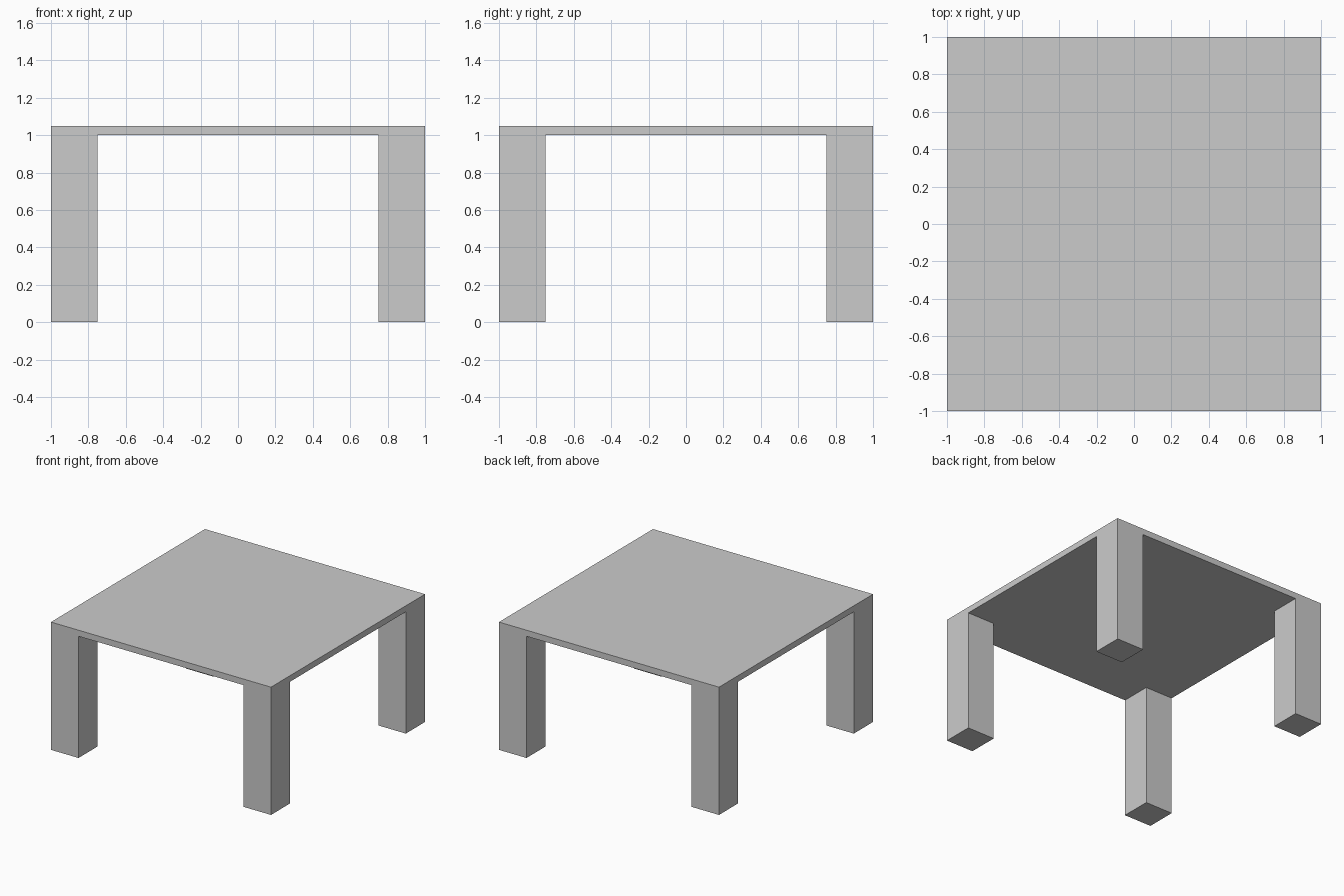
import bpy
import bmesh

if "Cube" in bpy.data.objects:
    bpy.data.objects.remove(bpy.data.objects["Cube"])

HALF = 1.0        # half width of the top
LEG = 0.25        # leg thickness
UNDER = 1.0       # underside of the top
TOP = 1.05        # upper surface

bm = bmesh.new()

# Underside: 3 x 3 cells whose corner cells are the leg sections
cuts = [-HALF, -HALF + LEG, HALF - LEG, HALF]
grid = [[bm.verts.new((x, y, UNDER)) for x in cuts] for y in cuts]
cells = {}
for j in range(3):
    for i in range(3):
        cells[i, j] = bm.faces.new((grid[j][i], grid[j + 1][i],
                                    grid[j + 1][i + 1], grid[j][i + 1]))

# Table top: thicken the underside upwards
copy = bmesh.ops.extrude_face_region(bm, geom=list(cells.values()), use_keep_orig=True)
top_verts = [g for g in copy["geom"] if isinstance(g, bmesh.types.BMVert)]
bmesh.ops.translate(bm, verts=top_verts, vec=(0, 0, TOP - UNDER))

# Legs: pull each corner cell down to the floor
legs = [cells[i, j] for i in (0, 2) for j in (0, 2)]
for face in bmesh.ops.extrude_discrete_faces(bm, faces=legs)["faces"]:
    bmesh.ops.translate(bm, verts=face.verts, vec=(0, 0, -UNDER))

# Merge flat areas into clean faces
bmesh.ops.recalc_face_normals(bm, faces=bm.faces)
bmesh.ops.dissolve_limit(bm, angle_limit=0.01, verts=bm.verts, edges=bm.edges)

mesh = bpy.data.meshes.new("table")
bm.to_mesh(mesh)
bm.free()
bpy.context.collection.objects.link(bpy.data.objects.new("table", mesh))
